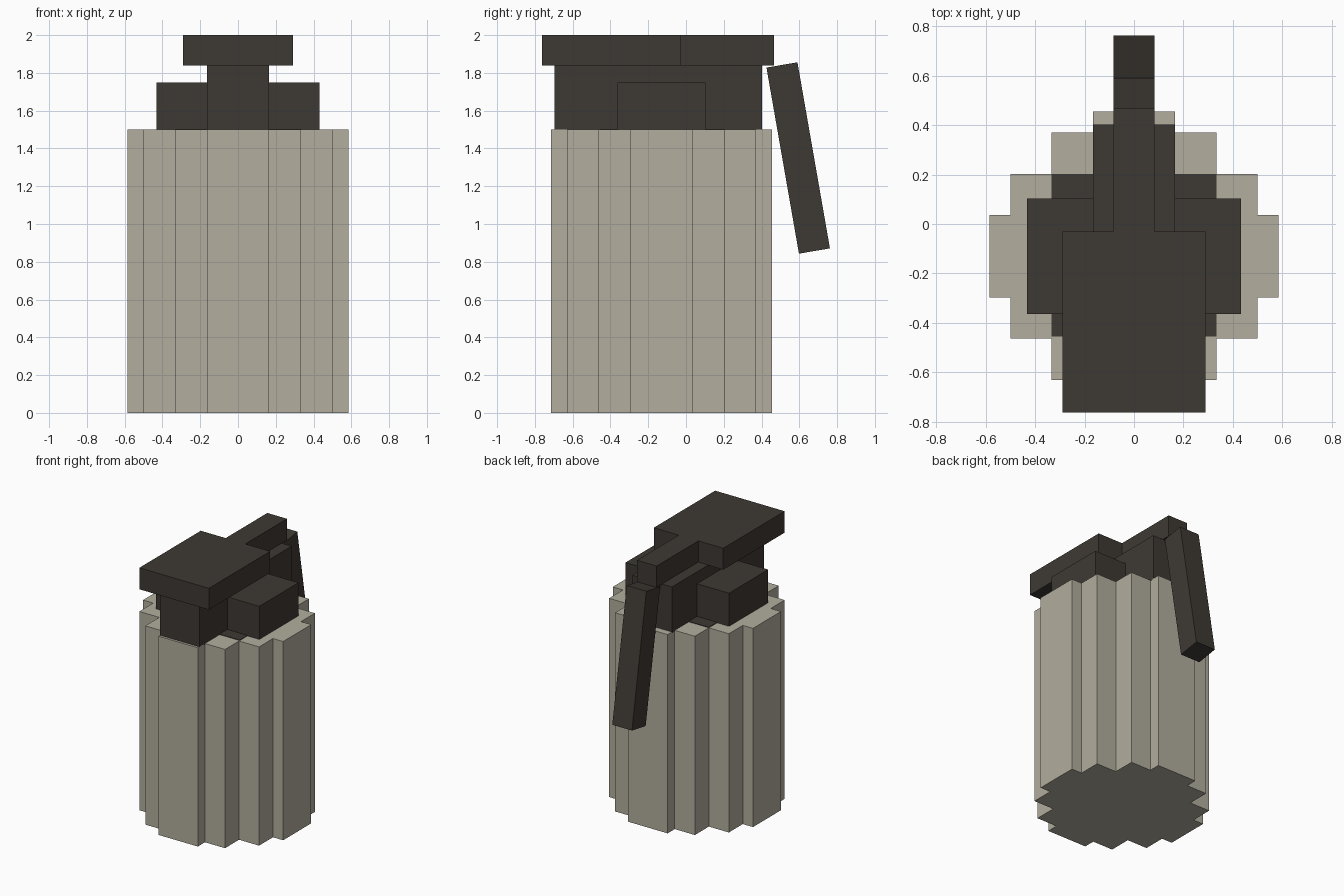
import bpy, bmesh
from mathutils import Vector

if "Cube" in bpy.data.objects:
    bpy.data.objects.remove(bpy.data.objects["Cube"])


def material(name, rgb):
    m = bpy.data.materials.new(name)
    m.diffuse_color = (*rgb, 1)
    m.use_nodes = True
    m.node_tree.nodes["Principled BSDF"].inputs["Base Color"].default_value = m.diffuse_color
    return m


stone = material("pale_stone", (0.445, 0.423, 0.342))
dark = material("dark_brown", (0.048, 0.041, 0.033))


def prism(name, outline, axis, lo, hi, mat):
    """Extrude a 2D outline along z (outline in x, y) or along x (outline in y, z)."""
    place = (lambda a, b, t: (a, b, t)) if axis == "z" else (lambda a, b, t: (t, a, b))
    bm = bmesh.new()
    face = bm.faces.new([bm.verts.new(place(a, b, lo)) for a, b in outline])
    new = bmesh.ops.extrude_face_region(bm, geom=[face])["geom"]
    move = Vector(place(0, 0, hi - lo))
    bmesh.ops.translate(bm, vec=move, verts=[v for v in new if isinstance(v, bmesh.types.BMVert)])
    bmesh.ops.recalc_face_normals(bm, faces=bm.faces)
    mesh = bpy.data.meshes.new(name)
    bm.to_mesh(mesh)
    bm.free()
    mesh.materials.append(mat)
    obj = bpy.data.objects.new(name, mesh)
    bpy.context.collection.objects.link(obj)
    return obj


def box(name, x, y0, y1, z0, z1, mat):
    """Box centred on x = 0 with half width x."""
    return prism(name, [(-x, y0), (x, y0), (x, y1), (-x, y1)], "z", z0, z1, mat)


# Stepped round body: one quarter of the outline, mirrored into four
CY = -0.13
quarter = [(0.585, 0.167), (0.50, 0.167), (0.50, 0.333), (0.333, 0.333),
           (0.333, 0.50), (0.165, 0.50), (0.165, 0.585)]
half = quarter + [(-x, y) for x, y in reversed(quarter)]
outline = half + [(-x, -y) for x, y in half]
prism("body", [(x, y + CY) for x, y in outline], "z", 0, 1.5, stone)

# Cap parts on top of the body
box("collar_plate", 0.333, -0.455, 0.203, 1.49, 1.504, dark)
box("neck", 0.165, -0.697, 0.403, 1.49, 1.84, dark)
box("side_blocks", 0.432, -0.363, 0.104, 1.49, 1.75, dark)
box("top_plate", 0.29, -0.762, -0.03, 1.838, 2.0, dark)
box("top_arm", 0.082, -0.03, 0.467, 1.838, 2.0, dark)

# Tilted lever hanging behind the body
prism("lever", [(0.426, 1.828), (0.598, 0.843), (0.762, 0.871), (0.59, 1.856)],
      "x", -0.082, 0.082, dark)
